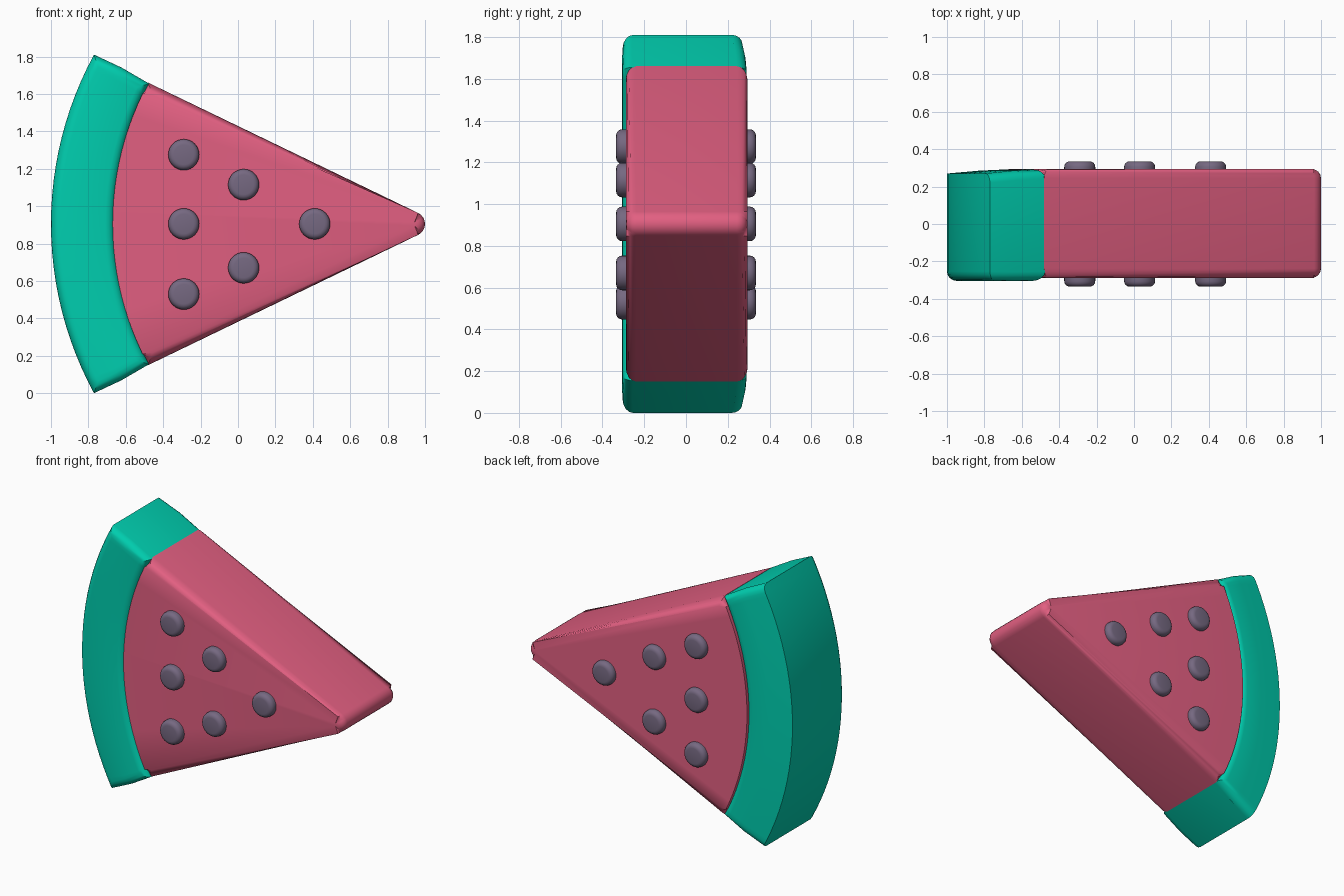
import bpy, bmesh, math

if "Cube" in bpy.data.objects:
    bpy.data.objects.remove(bpy.data.objects["Cube"])

ZC = 0.905  # height of the slice's mirror line


def material(name, color):
    m = bpy.data.materials.new(name)
    m.diffuse_color = (*color, 1)
    m.use_nodes = True
    m.node_tree.nodes["Principled BSDF"].inputs["Base Color"].default_value = m.diffuse_color
    return m


def arc(x_end, half, x_mid, n=24):
    """Arc from top to bottom, given its end x, half chord and bulge x."""
    s = x_end - x_mid
    r = (half * half + s * s) / (2 * s)
    a = math.asin(half / r)
    return [(x_mid + r - r * math.cos(t), ZC + r * math.sin(t))
            for t in (a - 2 * a * i / n for i in range(n + 1))]


def finish(bm, name, mat, angle=35):
    bmesh.ops.recalc_face_normals(bm, faces=bm.faces)
    me = bpy.data.meshes.new(name)
    bm.to_mesh(me)
    bm.free()
    ob = bpy.data.objects.new(name, me)
    bpy.context.collection.objects.link(ob)
    me.materials.append(mat)
    bpy.ops.object.select_all(action='DESELECT')
    ob.select_set(True)
    bpy.context.view_layer.objects.active = ob
    bpy.ops.object.shade_smooth_by_angle(angle=math.radians(angle))
    return ob


def bevel(bm, edges, width, segments=4):
    bmesh.ops.bevel(bm, geom=edges, offset=width, segments=segments,
                    profile=0.5, affect='EDGES', clamp_overlap=True)


green = material("rind_green", (0.0, 0.62, 0.43))
pink = material("flesh_pink", (0.76, 0.115, 0.22))
dark = material("seed_grey", (0.18, 0.14, 0.22))

# Flesh: wedge with a rounded tip, softened round both faces
tip_r, half_angle = 0.065, math.atan2(0.755, 1.565)
outline = arc(-0.48, 0.755, -0.67)
for i in range(9):
    t = (i / 4 - 1) * (math.pi / 2 - half_angle)
    outline.append((1 - tip_r + tip_r * math.cos(t), ZC + tip_r * math.sin(t)))
bm = bmesh.new()
front = [bm.verts.new((x, -0.288, z)) for x, z in outline]
back = [bm.verts.new((x, 0.294, z)) for x, z in outline]
bm.faces.new(front)
bm.faces.new(back[::-1])
for i in range(len(outline)):
    j = (i + 1) % len(outline)
    bm.faces.new((front[i], back[i], back[j], front[j]))
bevel(bm, [e for e in bm.edges if e.verts[0].co.y == e.verts[1].co.y], 0.05)
finish(bm, "flesh", pink)

# Rind: curved bar whose back outer edge stays crisp
columns = [(arc(-0.77, 0.905, -1.0), -0.303, 0.27),
           (arc(-0.625, 0.837, -0.83), -0.306, 0.285),
           (arc(-0.475, 0.75, -0.66), -0.303, 0.293)]
bm = bmesh.new()
F = [[bm.verts.new((x, f, z)) for x, z in pts] for pts, f, b in columns]
B = [[bm.verts.new((x, b, z)) for x, z in pts] for pts, f, b in columns]
for i in range(len(F[0]) - 1):
    for c in (0, 1):
        for side in (F, B):
            bm.faces.new((side[c][i], side[c + 1][i],
                          side[c + 1][i + 1], side[c][i + 1]))
    for c in (0, 2):
        bm.faces.new((F[c][i], F[c][i + 1], B[c][i + 1], B[c][i]))
for k in (0, -1):
    bm.faces.new((F[0][k], F[1][k], F[2][k], B[2][k], B[1][k], B[0][k]))
bmesh.ops.recalc_face_normals(bm, faces=bm.faces)
fset, bset, crisp = set(sum(F, [])), set(sum(B, [])), set(B[0])
rim = []
for e in bm.edges:
    v = set(e.verts)
    if e.calc_face_angle() > 1.0 and (v <= fset or (v <= bset and not v <= crisp)):
        rim.append(e)
bevel(bm, rim, 0.05)
finish(bm, "rind", green)

# Seeds: rounded discs on both faces
spots = [(-0.29, 1.275), (-0.29, 0.905), (-0.29, 0.53),
         (0.03, 1.115), (0.03, 0.67), (0.41, 0.905)]
for n, (x, z) in enumerate(spots, 1):
    for side, label in ((-1, "front"), (1, "back")):
        bm = bmesh.new()
        bmesh.ops.create_cone(bm, cap_ends=True, segments=32, radius1=0.083,
                              radius2=0.083, depth=0.1)
        top = [e for e in bm.edges if all(v.co.z > 0 for v in e.verts)]
        bevel(bm, top, 0.03)
        ob = finish(bm, f"seed_{label}_{n}", dark)
        ob.location = (x, side * 0.285, z)
        ob.rotation_euler = (-side * math.pi / 2, 0, 0)
